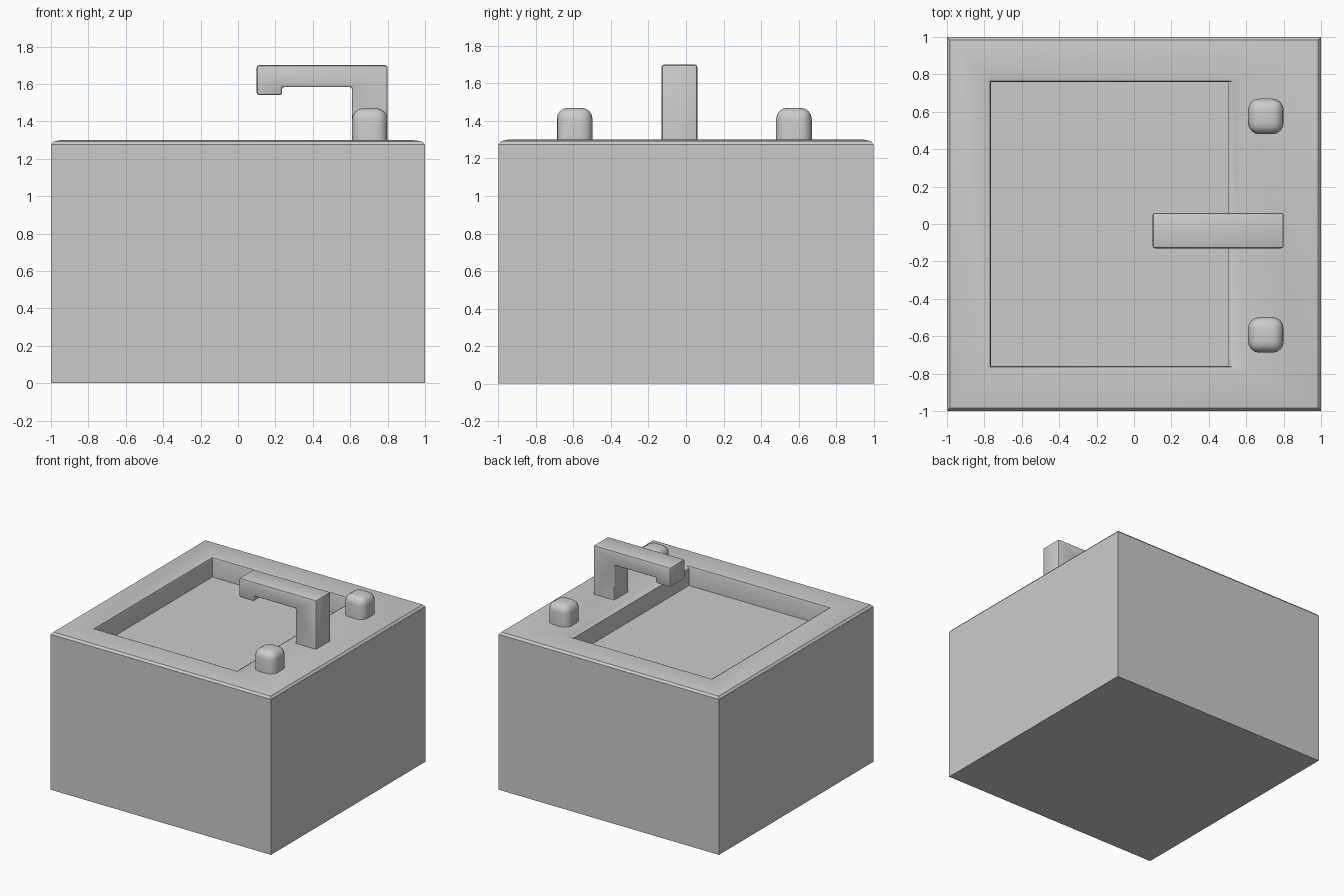
import bpy, bmesh

if "Cube" in bpy.data.objects:
    bpy.data.objects.remove(bpy.data.objects["Cube"])


def finish(bm, name):
    bmesh.ops.recalc_face_normals(bm, faces=bm.faces)
    me = bpy.data.meshes.new(name)
    bm.to_mesh(me)
    bm.free()
    ob = bpy.data.objects.new(name, me)
    bpy.context.collection.objects.link(ob)
    bpy.ops.object.select_all(action='DESELECT')
    ob.select_set(True)
    bpy.context.view_layer.objects.active = ob
    bpy.ops.object.shade_smooth_by_angle(angle=0.6)
    return ob


def bevel_above(bm, z_base, width, segments):
    # round every edge except the seated bottom loop
    edges = [e for e in bm.edges if max(v.co.z for v in e.verts) > z_base + 1e-4]
    bmesh.ops.bevel(bm, geom=edges, offset=width, segments=segments,
                    profile=0.5, affect='EDGES', clamp_overlap=True)


# Cabinet with recessed basin: rectangular rings (x0, x1, y half-width, z)
rings = [
    (-1, 1, 1, 0),
    (-1, 1, 1, 1.275),
    (-0.985, 0.985, 0.985, 1.292),
    (-0.95, 0.93, 0.95, 1.30),
    (-0.785, 0.59, 0.79, 1.30),
    (-0.77, 0.53, 0.765, 1.292),
    (-0.765, 0.505, 0.76, 1.275),
    (-0.765, 0.505, 0.76, 1.135),
]
bm = bmesh.new()
loops = [[bm.verts.new(p) for p in ((a, -h, z), (b, -h, z), (b, h, z), (a, h, z))]
         for a, b, h, z in rings]
for lo, hi in zip(loops, loops[1:]):
    for i in range(4):
        j = (i + 1) % 4
        bm.faces.new((lo[i], lo[j], hi[j], hi[i]))
bm.faces.new(loops[0][::-1])
bm.faces.new(loops[-1])
finish(bm, "cabinet_basin")

# Faucet: side profile extruded along y
profile = [(0.61, 1.295), (0.80, 1.295), (0.80, 1.70), (0.10, 1.70),
           (0.10, 1.54), (0.235, 1.54), (0.235, 1.583), (0.61, 1.583)]
bm = bmesh.new()
face = bm.faces.new([bm.verts.new((x, -0.13, z)) for x, z in profile])
ext = bmesh.ops.extrude_face_region(bm, geom=[face])
bmesh.ops.translate(bm, vec=(0, 0.19, 0),
                    verts=[g for g in ext["geom"] if isinstance(g, bmesh.types.BMVert)])
bmesh.ops.recalc_face_normals(bm, faces=bm.faces)
bevel_above(bm, 1.295, 0.012, 2)
finish(bm, "faucet")

# Two rounded tap knobs
for name, y in (("front_knob", -0.593), ("back_knob", 0.575)):
    bm = bmesh.new()
    bmesh.ops.create_cube(bm, size=1)
    for v in bm.verts:
        v.co = (0.705 + v.co.x * 0.19, y + v.co.y * 0.19, 1.3825 + v.co.z * 0.175)
    bevel_above(bm, 1.295, 0.06, 4)
    finish(bm, name)
